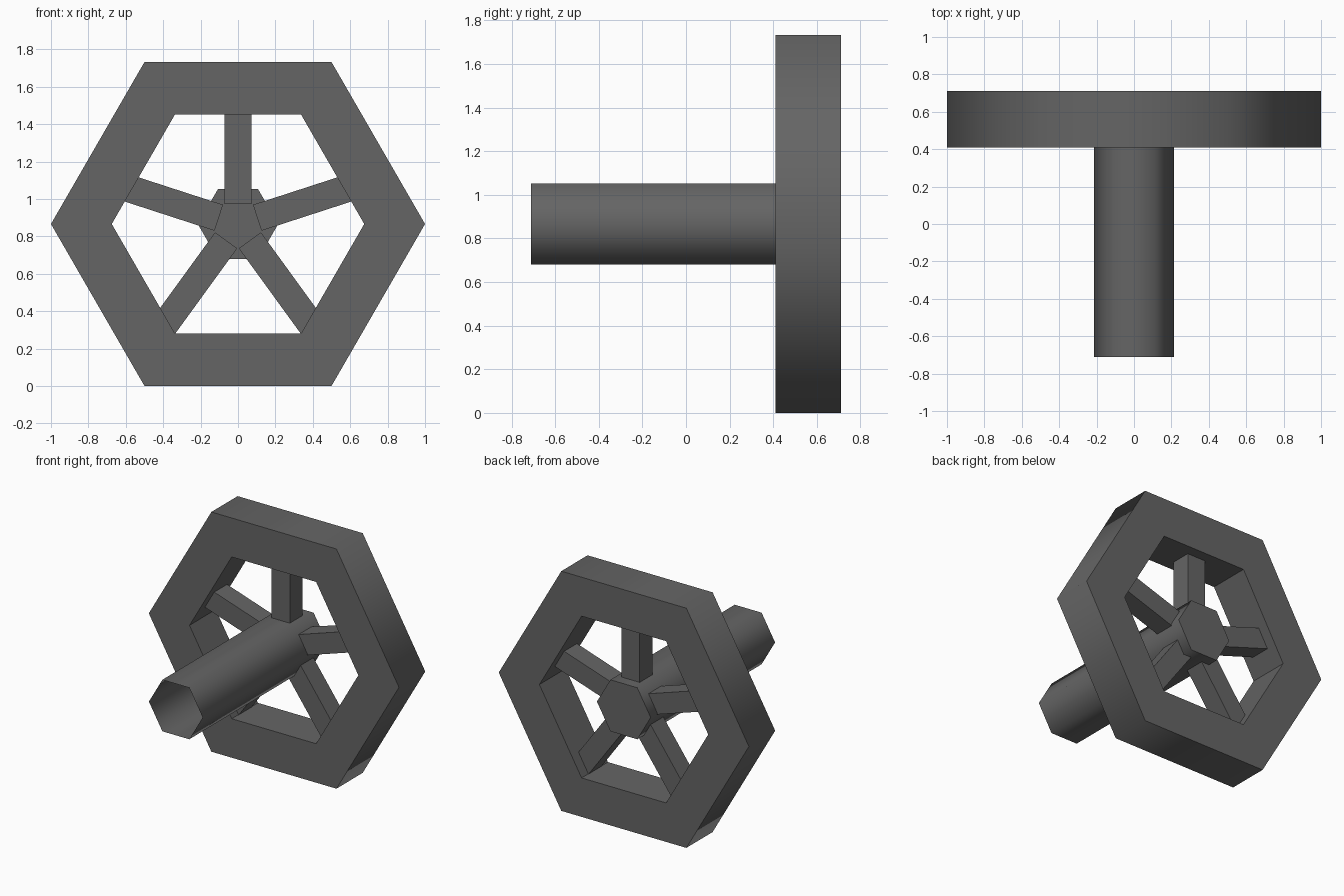
import bpy, bmesh
from math import cos, sin, pi, radians
from mathutils import Matrix, Vector

cube = bpy.data.objects.get("Cube")
if cube:
    bpy.data.objects.remove(cube, do_unlink=True)

AXIS_Z = 0.866           # height of the wheel axis
RIM_FRONT, RIM_BACK = 0.41, 0.71

# Single dark grey paint
grey = bpy.data.materials.new("dark_grey")
grey.use_nodes = True
colour = (0.13, 0.13, 0.13, 1)
grey.diffuse_color = colour
grey.node_tree.nodes["Principled BSDF"].inputs["Base Color"].default_value = colour


def hexagon(bm, radius, y):
    return [bm.verts.new((radius * cos(i * pi / 3), y, AXIS_Z + radius * sin(i * pi / 3)))
            for i in range(6)]


def bridge(bm, a, b, smooth=False):
    """Join two hexagons with a band of six quads."""
    for i in range(6):
        j = (i + 1) % 6
        face = bm.faces.new((a[i], a[j], b[j], b[i]))
        face.smooth = smooth


def finish(bm, name):
    bm.normal_update()
    for edge in bm.edges:
        edge.smooth = all(f.smooth for f in edge.link_faces)
    mesh = bpy.data.meshes.new(name)
    bm.to_mesh(mesh)
    bm.free()
    mesh.materials.append(grey)
    obj = bpy.data.objects.new(name, mesh)
    bpy.context.collection.objects.link(obj)
    return obj


# Six-sided rim with a softly shaded outer band
bm = bmesh.new()
outer_front, outer_back = hexagon(bm, 1.0, RIM_FRONT), hexagon(bm, 1.0, RIM_BACK)
inner_front, inner_back = hexagon(bm, 0.675, RIM_FRONT), hexagon(bm, 0.675, RIM_BACK)
bridge(bm, outer_front, outer_back, smooth=True)
bridge(bm, inner_front, outer_front)
bridge(bm, inner_back, inner_front)
bridge(bm, outer_back, inner_back)
bmesh.ops.recalc_face_normals(bm, faces=bm.faces)
finish(bm, "wheel_rim")

# Hollow hub tube, open at the front and capped at the back
bm = bmesh.new()
tube_front, tube_back = hexagon(bm, 0.215, -0.71), hexagon(bm, 0.215, RIM_BACK)
bridge(bm, tube_front, tube_back, smooth=True)
bm.faces.new(tube_back)
bmesh.ops.recalc_face_normals(bm, faces=bm.faces)
bm.normal_update()
cap = next(f for f in bm.faces if len(f.verts) == 6)
if cap.normal.y < 0:
    bmesh.ops.reverse_faces(bm, faces=bm.faces)
finish(bm, "hub_tube")

# Five square spokes around the axis, the first pointing up
START, END, WIDTH = 0.108, 0.69, 0.146
for n in range(5):
    bm = bmesh.new()
    bmesh.ops.create_cube(bm, size=1)
    end = 0.62 if n == 0 else END
    bmesh.ops.scale(bm, vec=(WIDTH, WIDTH, end - START), verts=bm.verts)
    bmesh.ops.translate(bm, vec=(0, 0, (START + end) / 2), verts=bm.verts)
    bmesh.ops.transform(bm, matrix=Matrix.Rotation(radians(72 * n), 4, 'Y'), verts=bm.verts)
    bmesh.ops.translate(bm, vec=Vector((0, (RIM_FRONT + RIM_BACK) / 2, AXIS_Z)), verts=bm.verts)
    finish(bm, f"spoke_{n + 1}")
